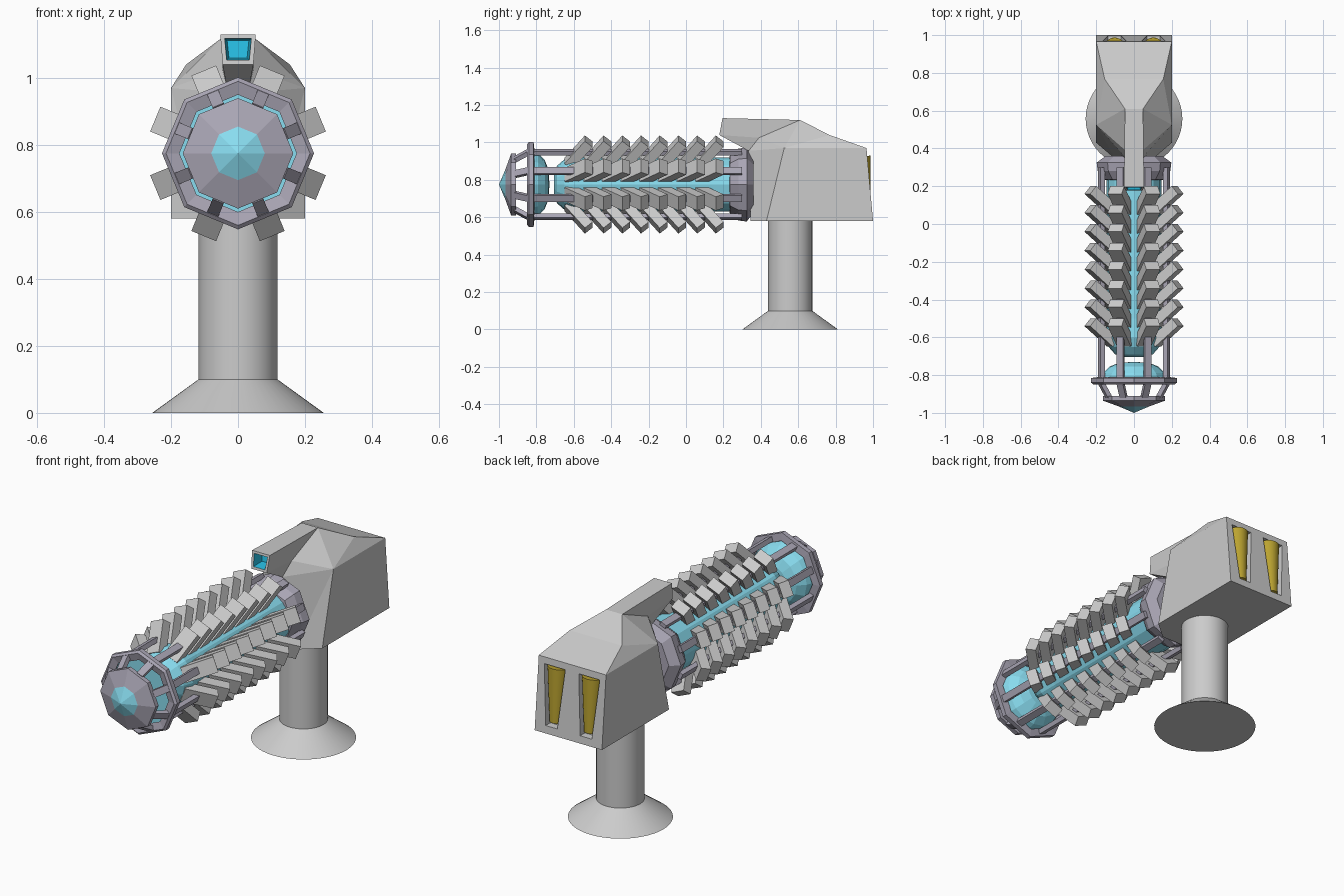
import bpy, bmesh
from math import sin, cos, pi, atan2, hypot, radians, tan
from mathutils import Matrix, Vector

if "Cube" in bpy.data.objects:
    bpy.data.objects.remove(bpy.data.objects["Cube"])

AXIS = 0.775  # height of the barrel axis


def material(name, rgb):
    m = bpy.data.materials.new(name)
    m.diffuse_color = (*rgb, 1)
    m.use_nodes = True
    m.node_tree.nodes["Principled BSDF"].inputs["Base Color"].default_value = m.diffuse_color
    return m


CYAN = material("cyan_glow", (0.25, 0.72, 0.87))
DARK = material("dark_metal", (0.40, 0.38, 0.46))
AMBER = material("amber_vent", (0.50, 0.37, 0.03))
BLUE = material("sight_blue", (0.02, 0.50, 0.75))


def finish(bm, name, mat=None, smooth=False):
    bmesh.ops.remove_doubles(bm, verts=bm.verts, dist=1e-5)
    bmesh.ops.recalc_face_normals(bm, faces=bm.faces)
    me = bpy.data.meshes.new(name)
    bm.to_mesh(me)
    bm.free()
    ob = bpy.data.objects.new(name, me)
    bpy.context.collection.objects.link(ob)
    if mat:
        me.materials.append(mat)
    if smooth:
        bpy.ops.object.select_all(action='DESELECT')
        ob.select_set(True)
        bpy.context.view_layer.objects.active = ob
        bpy.ops.object.shade_smooth_by_angle(angle=radians(35))
    return ob


def lathe(name, profile, n, mat=None, loop=False, smooth=False, upright=None):
    """Revolve (radius, position) points round the barrel axis, or round an upright axis at y."""
    bm = bmesh.new()
    rings = []
    for r, p in profile:
        ring = []
        for k in range(n):
            a = 2 * pi * k / n
            co = (r * sin(a), p, AXIS + r * cos(a)) if upright is None else \
                 (r * cos(a), upright + r * sin(a), p)
            ring.append(bm.verts.new(co))
        rings.append(ring)
    pairs = list(zip(rings, rings[1:])) + ([(rings[-1], rings[0])] if loop else [])
    for a, b in pairs:
        for k in range(n):
            j = (k + 1) % n
            bm.faces.new((a[k], a[j], b[j], b[k]))
    if not loop:
        for i in (0, -1):
            if profile[i][0] > 0:
                bm.faces.new(rings[i])
    return finish(bm, name, mat, smooth)


def bar(bm, k, start, end, width, thick):
    """Box from (radius, y) to (radius, y), placed in the k-th of eight sectors."""
    (r1, y1), (r2, y2) = start, end
    m = (Matrix.Translation((0, 0, AXIS))
         @ Matrix.Rotation((k + 0.5) * pi / 4, 4, 'Y')
         @ Matrix.Translation((0, (y1 + y2) / 2, (r1 + r2) / 2))
         @ Matrix.Rotation(atan2(r2 - r1, y2 - y1), 4, 'X')
         @ Matrix.Diagonal((width, hypot(r2 - r1, y2 - y1), thick, 1)))
    bmesh.ops.create_cube(bm, size=1, matrix=m)


# Stand
lathe("stand", [(0.256, 0), (0.118, 0.1), (0.118, 0.6)], 48, smooth=True, upright=0.557)

# Housing with sight arm: capital = right side, lower case = mirrored vertex
P = dict(A=(.2, 1, .58), B=(.2, .43, .58), C=(.2, .965, .97), D=(.2, .525, .97),
         E=(.155, .767, 1.04), F=(.048, .61, 1.12), G=(.1, .345, .58), L=(.03, .335, .955),
         I=(.053, .195, 1.13), J=(.046, .178, 1.04), K=(.046, .39, 1.025))
bm = bmesh.new()
V = {}
for key, (x, y, z) in P.items():
    V[key] = bm.verts.new((x, y, z))
    V[key.lower()] = bm.verts.new((-x, y, z))
for f in "ABDC BGD GLD CDE DFE DKF FKJI DLK JKL".split():
    bm.faces.new([V[c] for c in f])
    bm.faces.new([V[c] for c in f.lower()])
for f in "GLlg ABGgba ACca CEec EFfe JLlj FIif".split():
    bm.faces.new([V[c] for c in f])
muzzle = bm.faces.new([V[c] for c in "IJji"])
bmesh.ops.recalc_face_normals(bm, faces=bm.faces)
# Recessed sight opening
rim = set(bm.faces)
bmesh.ops.inset_individual(bm, faces=[muzzle], thickness=0.018)
deep = bmesh.ops.inset_individual(bm, faces=[muzzle], thickness=0.01)["faces"]
for v in muzzle.verts:
    v.co.y += 0.06
for f in deep + [muzzle]:
    f.material_index = 1
housing = finish(bm, "housing")
housing.data.materials.append(material("grey", (0.8, 0.8, 0.8)))
housing.data.materials.append(BLUE)


def rear(z):
    return 1 - 0.035 * (z - 0.58) / 0.39


# Rear vents: tapered slots with tapered amber drums inside
bm = bmesh.new()
for s in (-1, 1):
    q = []
    for z, x0, x1 in ((0.62, .068, .137), (0.935, .04, .165)):
        for x in (x0, x1):
            for y in (rear(z) - 0.04, rear(z) + 0.05):
                q.append(bm.verts.new((s * x, y, z)))
    for f in ((0, 1, 3, 2), (4, 5, 7, 6), (0, 1, 5, 4), (2, 3, 7, 6), (0, 2, 6, 4), (1, 3, 7, 5)):
        bm.faces.new([q[i] for i in f])
cutter = finish(bm, "vent_cutter")
cutter.hide_render = True
cutter.hide_set(True)
cut = housing.modifiers.new("vents", 'BOOLEAN')
cut.object = cutter
cut.operation = 'DIFFERENCE'
cut.solver = 'EXACT'
bm = bmesh.new()
for s in (-1, 1):
    bmesh.ops.create_cone(bm, cap_ends=True, segments=24, radius1=0.033, radius2=0.058, depth=0.29,
                          matrix=Matrix.Translation((s * .1025, rear(.78) - .04, .78))
                          @ Matrix.Rotation(atan2(.035, .39), 4, 'X'))
finish(bm, "vent_drums", AMBER, smooth=True)

# Barrel nose, front ring and lens
lathe("nose_tip", [(0, -1), (.08, -.966), (0, -.95)], 8, CYAN)
lathe("nose_disc", [(0, -.95), (.08, -.966), (.165, -.935), (.165, -.91), (0, -.91)], 8, DARK)
lathe("front_ring", [(.215, -.85), (.227, -.84), (.227, -.815), (.185, -.81), (.175, -.84)],
      8, DARK, loop=True)
lathe("front_lens", [(.178, -.825), (.165, -.79), (.13, -.755), (.08, -.735), (0, -.73)], 16, CYAN)

# Glowing core with rounded front end
lathe("core", [(.05, -.705), (.1, -.69), (.135, -.65), (.152, -.6), (.145, -.5), (.145, .27)],
      16, CYAN)

# Rear collar
lathe("rear_collar", [(.13, .23), (.16, .235), (.192, .28), (.198, .325), (.15, .36)], 8, DARK)

# Cage: long rails and sloping front spokes
bm = bmesh.new()
for k in range(8):
    bar(bm, k, (.187, -.82), (.187, .3), .036, .024)
    bar(bm, k, (.145, -.915), (.195, -.83), .036, .024)
finish(bm, "cage_bars", DARK)

# Eight rows of swept-back fins
bm = bmesh.new()
for k in range(8):
    for i in range(8):
        y = -0.52 + 0.1 * i
        bar(bm, k, (.12, y - .13 * tan(radians(40))), (.25, y), .08, .054)
finish(bm, "fins")
